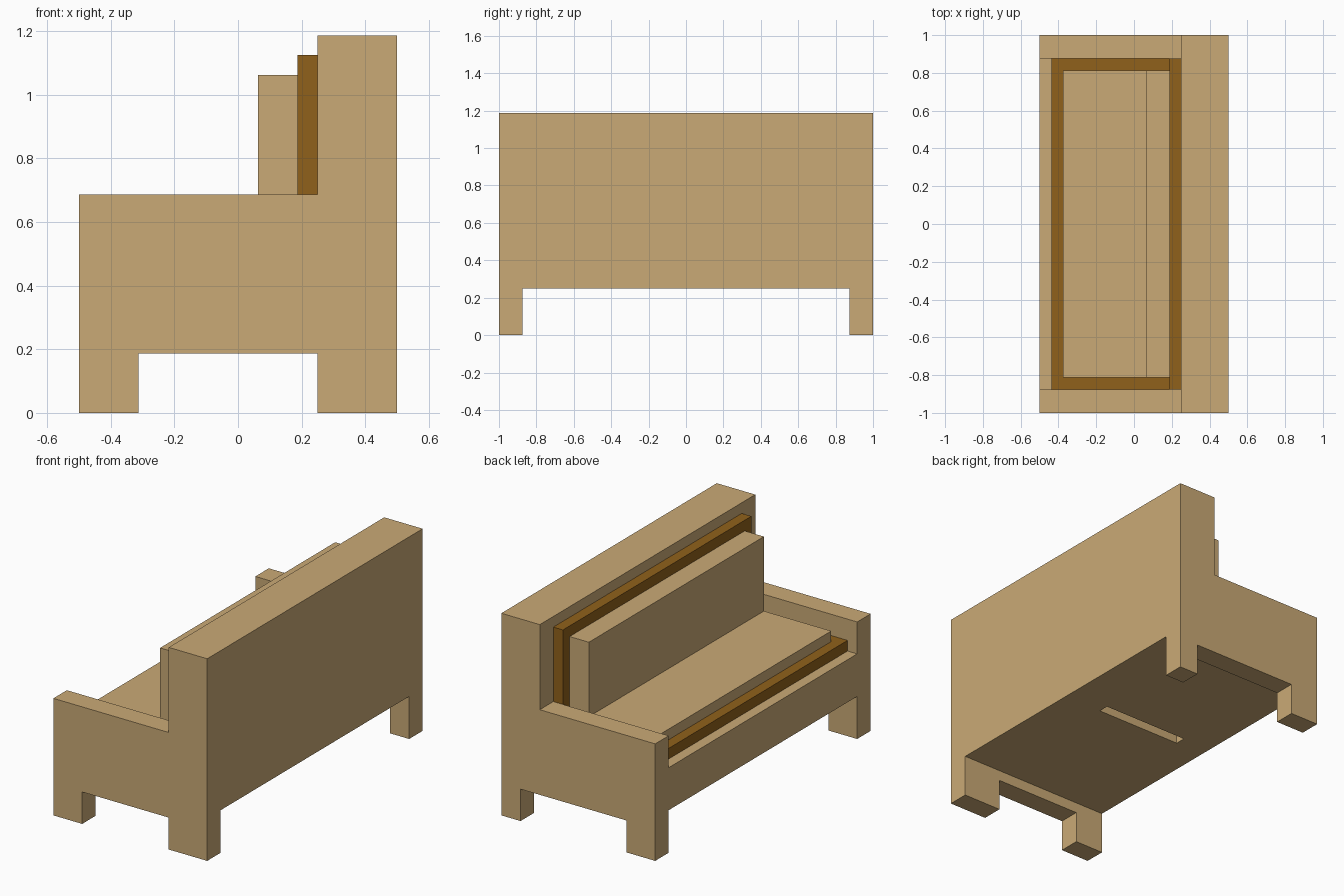
import bpy
import bmesh

cube = bpy.data.objects.get("Cube")
if cube:
    bpy.data.objects.remove(cube, do_unlink=True)

U = 1 / 16  # modelling grid unit


def material(name, color):
    mat = bpy.data.materials.new(name)
    mat.use_nodes = True
    mat.diffuse_color = color
    mat.node_tree.nodes["Principled BSDF"].inputs["Base Color"].default_value = color
    return mat


tan = material("tan", (0.59, 0.4, 0.18, 1))
brown = material("dark brown", (0.28, 0.12, 0.011, 1))


def extrude_profile(name, profile, y0, y1, mat):
    """Extrude an (x, z) outline, given in grid units, from y0 to y1."""
    bm = bmesh.new()
    face = bm.faces.new([bm.verts.new((x * U, y0 * U, z * U)) for x, z in profile])
    new = bmesh.ops.extrude_face_region(bm, geom=[face])["geom"]
    verts = [v for v in new if isinstance(v, bmesh.types.BMVert)]
    bmesh.ops.translate(bm, verts=verts, vec=(0, (y1 - y0) * U, 0))
    bmesh.ops.recalc_face_normals(bm, faces=bm.faces)
    mesh = bpy.data.meshes.new(name)
    bm.to_mesh(mesh)
    bm.free()
    mesh.materials.append(mat)
    obj = bpy.data.objects.new(name, mesh)
    bpy.context.collection.objects.link(obj)
    return obj


def box(name, x0, x1, y0, y1, z0, z1, mat):
    return extrude_profile(name, [(x0, z0), (x1, z0), (x1, z1), (x0, z1)], y0, y1, mat)


def end_panel(name, leg_x, y0, y1):
    """Arm, tall back post and two legs; leg_x is the inner edge of the rear leg."""
    outline = [(-8, 0), (-5, 0), (-5, 3), (leg_x, 3), (leg_x, 0), (8, 0),
               (8, 19), (4, 19), (4, 11), (-8, 11)]
    extrude_profile(name, outline, y0, y1, tan)


end_panel("front_end", 4, -16, -14)
end_panel("rear_end", 6, 14, 16)

# Base and backrest in one outline, with the rail at the open side
body = extrude_profile("base_and_back", [(-8, 4), (8, 4), (8, 19), (4, 19), (4, 8), (-8, 8)],
                       -14, 14, tan)

# Narrow slot under the base
cutter = box("slot_cutter", -5, 4, 0, 1, 3, 5, tan)
cutter.hide_render = True
cutter.hide_set(True)
slot = body.modifiers.new("slot", "BOOLEAN")
slot.operation = "DIFFERENCE"
slot.solver = "EXACT"
slot.object = cutter

# Dark lining below and behind the cushions
box("seat_lining", -7, 4, -14, 14, 8, 9, brown)
box("back_lining", 3, 4, -14, 14, 9, 18, brown)

# Cushions
box("seat_cushion", -6, 1, -13, 13, 9, 10, tan)
box("back_cushion", 1, 3, -13, 13, 9, 17, tan)
